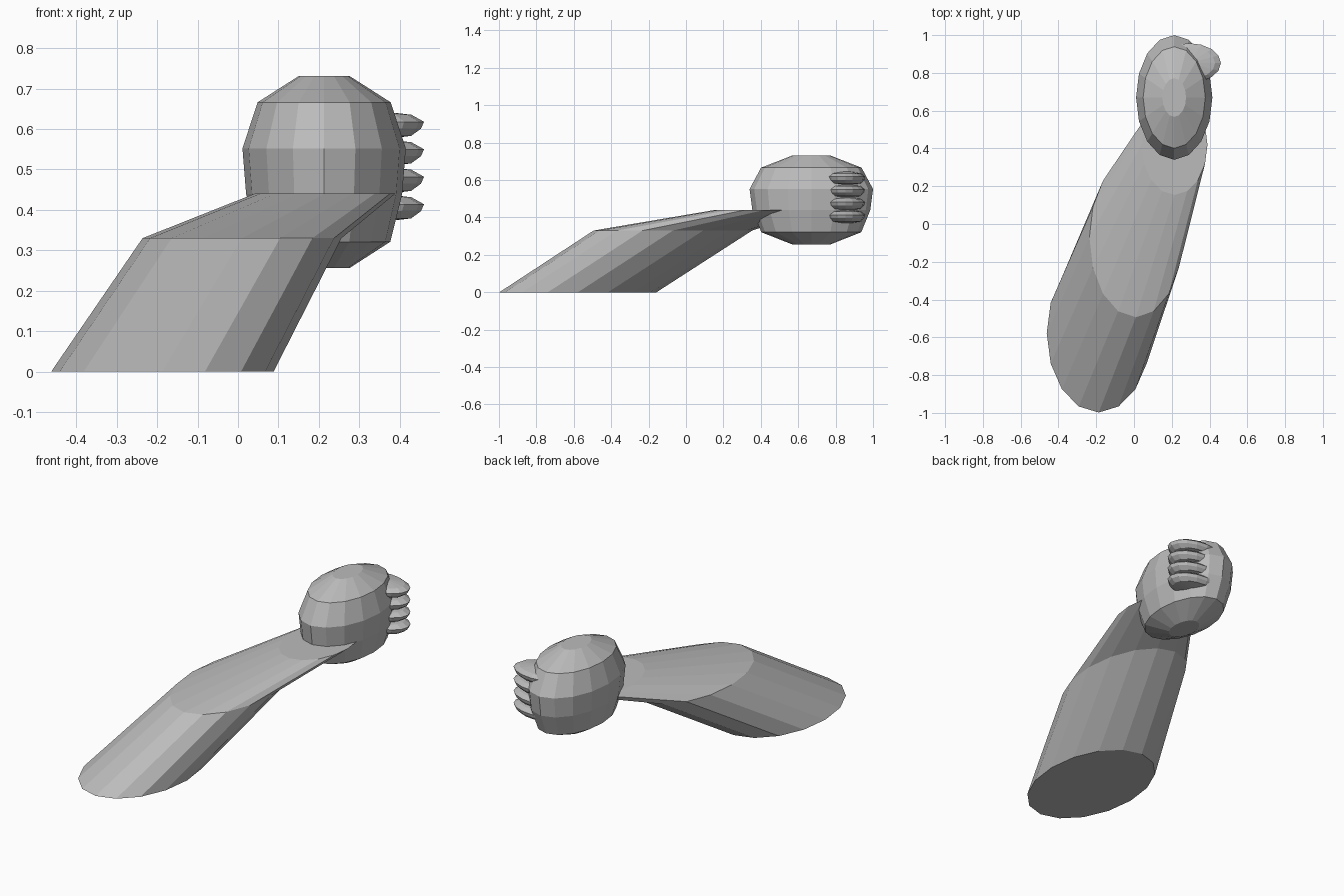
import bpy, bmesh, math

if "Cube" in bpy.data.objects:
    bpy.data.objects.remove(bpy.data.objects["Cube"])

SIDES = 16

skin = bpy.data.materials.new("plain grey")
skin.diffuse_color = (0.5, 0.5, 0.5, 1)
skin.use_nodes = True
skin.node_tree.nodes["Principled BSDF"].inputs["Base Color"].default_value = skin.diffuse_color


def loft(name, rings):
    """Closed flat-shaded loft through level ellipses (cx, cy, z, rx, ry)."""
    bm = bmesh.new()
    loops = []
    for cx, cy, z, rx, ry in rings:
        loops.append([bm.verts.new((cx + rx * math.cos(2 * math.pi * i / SIDES),
                                    cy + ry * math.sin(2 * math.pi * i / SIDES), z))
                      for i in range(SIDES)])
    for a, b in zip(loops, loops[1:]):
        for i in range(SIDES):
            j = (i + 1) % SIDES
            bm.faces.new((a[i], a[j], b[j], b[i]))
    bm.faces.new(loops[0][::-1])
    bm.faces.new(loops[-1])
    bmesh.ops.recalc_face_normals(bm, faces=bm.faces[:])
    mesh = bpy.data.meshes.new(name)
    bm.to_mesh(mesh)
    bm.free()
    mesh.materials.append(skin)
    ob = bpy.data.objects.new(name, mesh)
    bpy.context.collection.objects.link(ob)
    return ob


# rounded, flat-ended profile shared by fist and fingers: (height, width)
PROFILE = [(-1, 0.31), (-0.726, 0.81), (-0.23, 0.955),
           (0.245, 1), (0.726, 0.815), (1, 0.31)]


def pebble(name, cx, cy, cz, rx, ry, rz):
    return loft(name, [(cx, cy, cz + rz * h, rx * w, ry * w) for h, w in PROFILE])


# leaning forearm, cut level at the elbow and wrist
loft("forearm", [(-0.187, -0.578, 0, 0.275, 0.42),
                 (0.01, -0.07, 0.33, 0.246, 0.424),
                 (0.215, 0.42, 0.44, 0.174, 0.266)])

# closed fist
pebble("fist", 0.213, 0.67, 0.4935, 0.202, 0.33, 0.2375)

# four stacked curled fingers
for i in range(4):
    pebble(f"finger_{i + 1}", 0.292, 0.852, 0.609 - 0.068 * i, 0.168, 0.105, 0.036)
